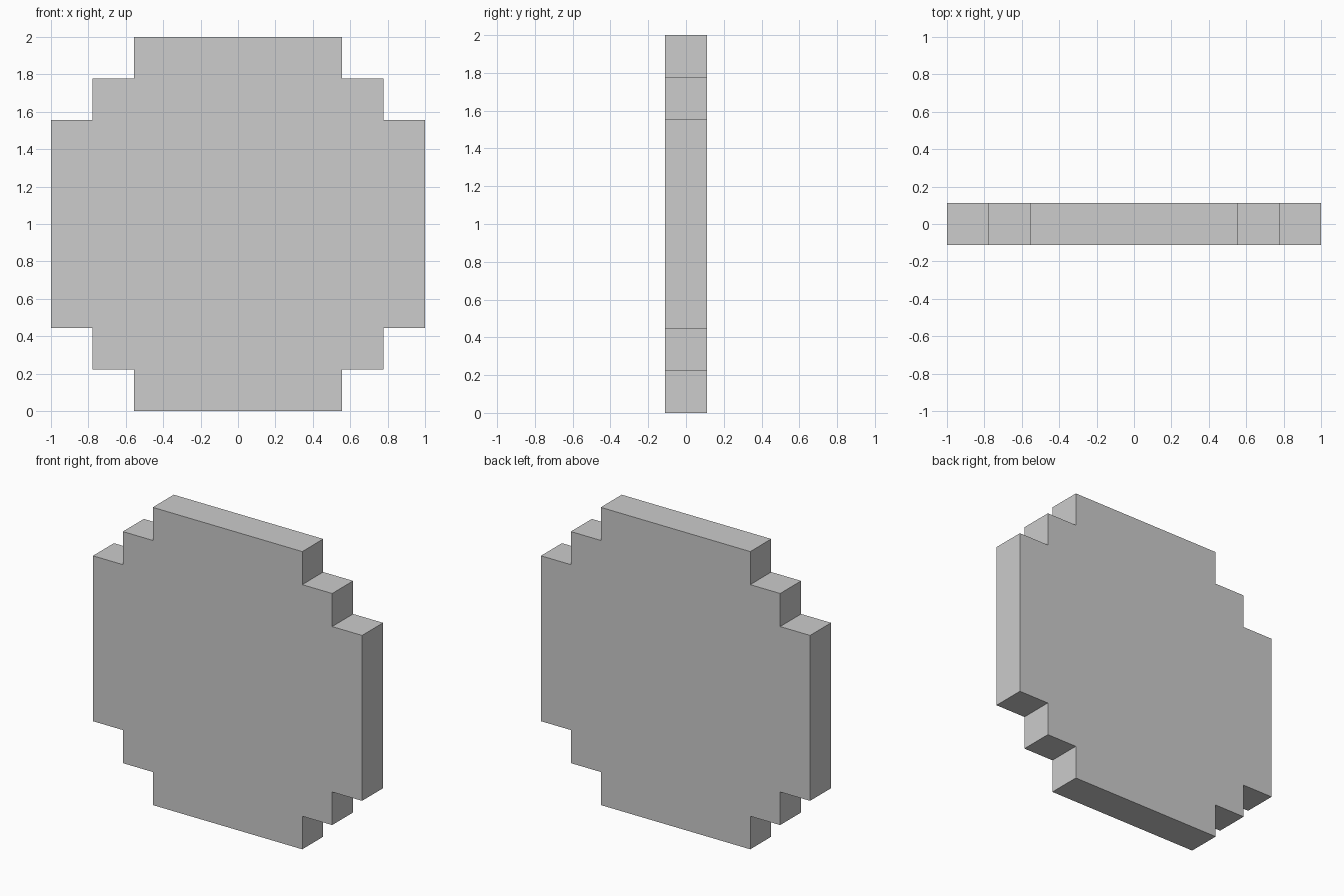
import bpy, bmesh

if "Cube" in bpy.data.objects:
    bpy.data.objects.remove(bpy.data.objects["Cube"])

P = 2 / 9          # one step of the stepped outline
T = P / 2          # half thickness

# Light grey material
grey = bpy.data.materials.new("light_grey")
grey.diffuse_color = (0.604, 0.604, 0.604, 1)
grey.use_nodes = True
grey.node_tree.nodes["Principled BSDF"].inputs["Base Color"].default_value = grey.diffuse_color

# Upper right quarter of the outline, in steps from the centre
quarter = [(4.5, 2.5), (3.5, 2.5), (3.5, 3.5), (2.5, 3.5), (2.5, 4.5)]

# Full outline: turn the quarter four times about the centre
outline = []
pts = quarter
for _ in range(4):
    outline += pts
    pts = [(-z, x) for x, z in pts]

# Stepped disc: outline face extruded through the thickness
bm = bmesh.new()
front = bm.faces.new([bm.verts.new((x * P, -T, 1 + z * P)) for x, z in outline])
ext = bmesh.ops.extrude_face_region(bm, geom=[front], use_keep_orig=True)
moved = [g for g in ext["geom"] if isinstance(g, bmesh.types.BMVert)]
bmesh.ops.translate(bm, verts=moved, vec=(0, 2 * T, 0))
bmesh.ops.recalc_face_normals(bm, faces=bm.faces)

mesh = bpy.data.meshes.new("stepped_disc")
bm.to_mesh(mesh)
bm.free()
mesh.materials.append(grey)
disc = bpy.data.objects.new("stepped_disc", mesh)
bpy.context.collection.objects.link(disc)
